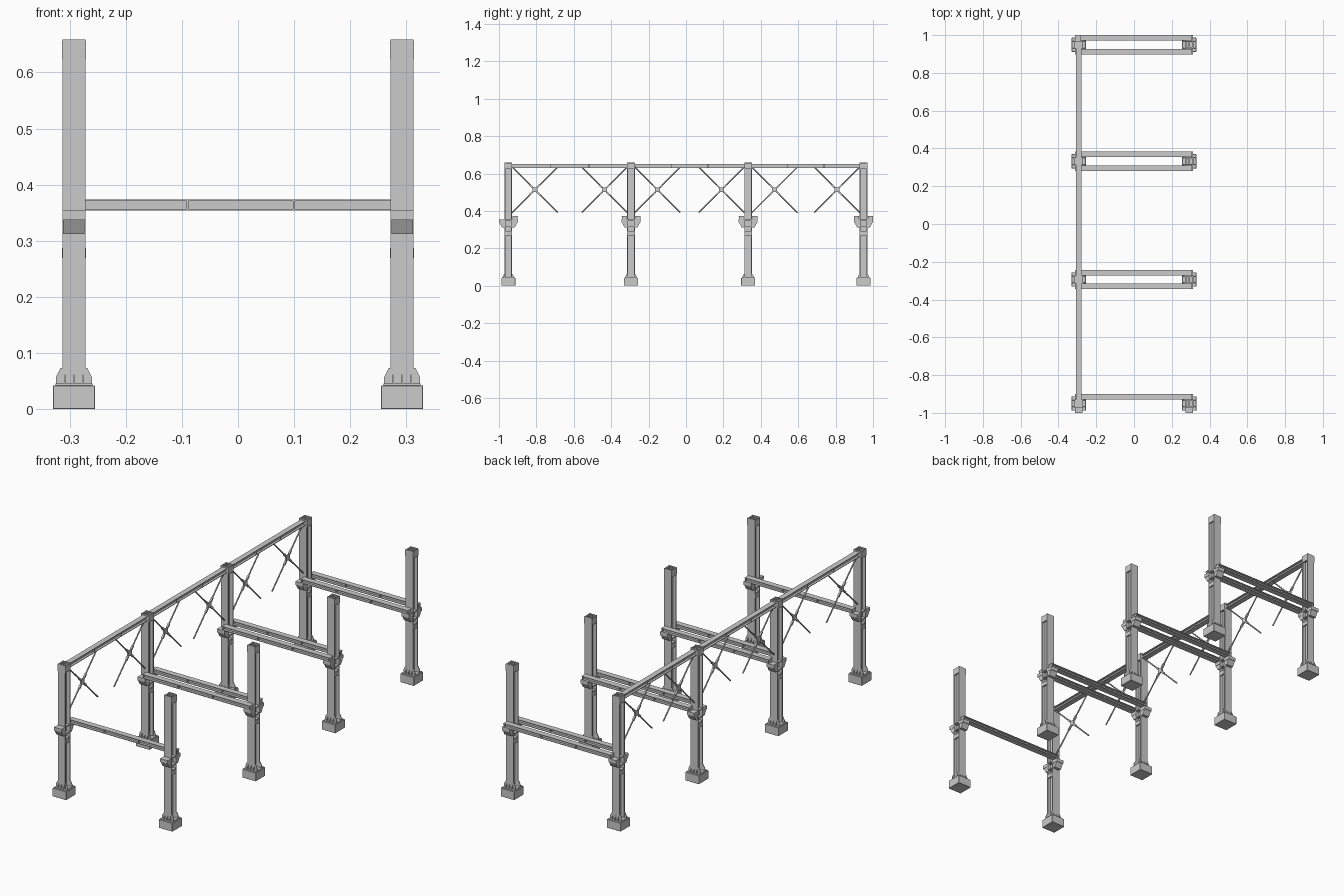
import bpy, bmesh, math
from mathutils import Vector, Matrix

if "Cube" in bpy.data.objects:
    bpy.data.objects.remove(bpy.data.objects["Cube"])

COL_Y = [-0.95, -0.294, 0.332, 0.949]
COL_X = [-0.2925, 0.2925]
W = 0.0205          # half width of a column


def finish(name, bm):
    bmesh.ops.recalc_face_normals(bm, faces=bm.faces)
    me = bpy.data.meshes.new(name)
    bm.to_mesh(me)
    bm.free()
    ob = bpy.data.objects.new(name, me)
    bpy.context.collection.objects.link(ob)
    return ob


def add_box(bm, c, s, rot=None):
    m = Matrix.Translation(c) @ (rot or Matrix()) @ Matrix.Diagonal((*s, 1))
    return bmesh.ops.create_cube(bm, size=1, matrix=m)['verts']


def add_prism(bm, pts, start, u, v, d):
    """Profile pts in directions u, v, swept along the vector d."""
    start, u, v, d = map(Vector, (start, u, v, d))
    vs = [bm.verts.new(start + u * a + v * b) for a, b in pts]
    f = bm.faces.new(vs)
    r = bmesh.ops.extrude_face_region(bm, geom=[f])
    top = [g for g in r['geom'] if isinstance(g, bmesh.types.BMVert)]
    bmesh.ops.translate(bm, verts=top, vec=d)


def i_profile(a, h, tf, tw):
    """I section: half width a, half height h, flange and half web thickness."""
    right = [(a, -h), (a, -h + tf), (tw, -h + tf), (tw, h - tf), (a, h - tf), (a, h)]
    return right + [(-x, -z) for x, z in right]


def column(x, y):
    bm = bmesh.new()
    # H section shaft, flanges facing front and back
    add_prism(bm, i_profile(W, W, 0.005, 0.003), (x, y, 0.045),
              (1, 0, 0), (0, 1, 0), (0, 0, 0.614))
    # infill plates between the flanges
    for s in (-1, 1):
        add_box(bm, (x + s * (W - 0.002), y, 0.64), (0.006, 0.041, 0.034))
        add_box(bm, (x + s * (W - 0.002), y, 0.278), (0.006, 0.034, 0.018))
        for z in (0.29, 0.315, 0.352):
            add_box(bm, (x + s * 0.011, y, z), (0.017, 0.033, 0.004))
    finish("column", bm)


def footing(x, y):
    # concrete block
    bm = bmesh.new()
    add_box(bm, (x, y, 0.021), (0.075, 0.075, 0.042))
    bmesh.ops.bevel(bm, geom=bm.edges[:], offset=0.001, segments=1, affect='EDGES')
    finish("footing", bm)
    # base plate with gussets on all four sides
    bm = bmesh.new()
    add_box(bm, (x, y, 0.0435), (0.066, 0.066, 0.004))
    tri = [(W - 0.002, 0), (0.032, 0), (0.032, 0.012), (0.024, 0.028), (W - 0.002, 0.028)]
    for s in (-1, 1):
        for o in (-0.018, 0.018):
            add_prism(bm, tri, (x, y + o - 0.0015, 0.045), (s, 0, 0), (0, 0, 1), (0, 0.003, 0))
        for o in (-0.016, 0, 0.016):
            low = [(W - 0.002, 0), (0.032, 0), (W + 0.002, 0.018), (W - 0.002, 0.018)]
            add_prism(bm, low, (x + o - 0.0015, y, 0.045), (0, s, 0), (0, 0, 1), (0.003, 0, 0))
    finish("base_gussets", bm)


def corbel(x, y):
    bm = bmesh.new()
    for s in (-1, 1):
        side = [(W - 0.001, 0.312), (0.034, 0.312), (0.048, 0.337), (W - 0.001, 0.337)]
        add_prism(bm, side, (x - 0.019, y, 0), (0, s, 0), (0, 0, 1), (0.038, 0, 0))
        add_box(bm, (x, y + s * 0.035, 0.3455), (0.041, 0.031, 0.017))
    finish("corbel", bm)


for y in COL_Y:
    for x in COL_X:
        column(x, y)
        footing(x, y)
        corbel(x, y)

# cross beams resting on the corbels (front frame has only the inner one)
for i, y in enumerate(COL_Y):
    for s in ((1,) if i == 0 else (-1, 1)):
        bm = bmesh.new()
        yb = y + s * 0.0365
        add_prism(bm, i_profile(0.0145, 0.01, 0.003, 0.002), (-0.285, yb, 0.364),
                  (0, 1, 0), (0, 0, 1), (0.592, 0, 0))
        for x in (-0.282, -0.09, 0.1, 0.304):
            add_box(bm, (x, yb, 0.364), (0.004, 0.026, 0.0155))
        finish("cross_beam", bm)

# top runner beams between the left columns
XL = COL_X[0]
for a, b in zip(COL_Y, COL_Y[1:]):
    bm = bmesh.new()
    a, b = a + W - 0.003, b - W + 0.003
    add_prism(bm, i_profile(0.0135, 0.011, 0.003, 0.002), (XL, a, 0.641),
              (1, 0, 0), (0, 0, 1), (0, b - a, 0))
    for k in (1, 2):
        add_box(bm, (XL, a + (b - a) * k / 3, 0.641), (0.024, 0.004, 0.018))
    finish("top_runner", bm)

# end pieces of the runner over the columns
bm = bmesh.new()
for y in COL_Y:
    add_box(bm, (XL, y, 0.641), (0.027, 0.036, 0.022))
finish("runner_joints", bm)

# crossed tie rods beside each left column
centres = [y + s * 0.142 for i, y in enumerate(COL_Y) for s in (-1, 1)
           if not (i == 0 and s < 0) and not (i == 3 and s > 0)]
for y in centres:
    bm = bmesh.new()
    c = Vector((XL, y, 0.513))
    for s in (-1, 1):
        rot = Matrix.Rotation(s * math.radians(45), 4, 'X')
        bmesh.ops.create_cone(bm, cap_ends=True, segments=8, radius1=0.0035, radius2=0.0035,
                              depth=0.345, matrix=Matrix.Translation(c) @ rot)
        for e in (-1, 1):
            add_box(bm, c + rot @ Vector((0, 0, e * 0.028)), (0.009, 0.009, 0.02), rot)
    # centre connector plate
    add_box(bm, c, (0.008, 0.026, 0.026))
    finish("cross_brace", bm)
